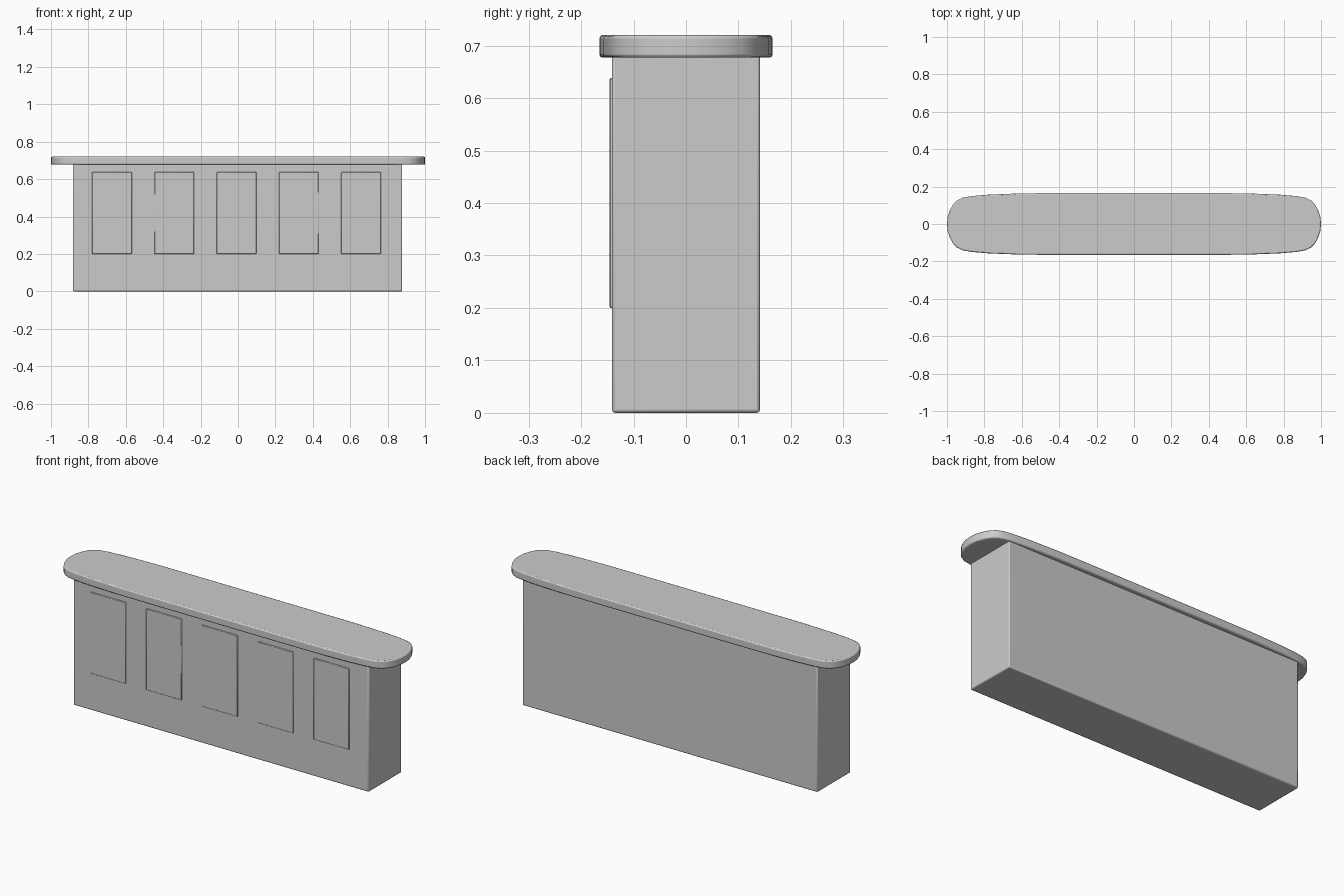
import bpy, bmesh

if "Cube" in bpy.data.objects:
    bpy.data.objects.remove(bpy.data.objects["Cube"])

def finish(obj, width, segments=2):
    # Soft rounded edges with smooth shading
    mod = obj.modifiers.new("soft_edges", 'BEVEL')
    mod.width = width
    mod.segments = segments
    mod.limit_method = 'ANGLE'
    mod.angle_limit = 0.9
    bpy.ops.object.select_all(action='DESELECT')
    obj.select_set(True)
    bpy.context.view_layer.objects.active = obj
    bpy.ops.object.shade_smooth_by_angle()

def prism(name, outline, z0, z1):
    # Closed outline extruded upward
    bm = bmesh.new()
    base = bm.faces.new([bm.verts.new((x, y, z0)) for x, y in outline])
    ext = bmesh.ops.extrude_face_region(bm, geom=[base])
    top = [g for g in ext["geom"] if isinstance(g, bmesh.types.BMVert)]
    bmesh.ops.translate(bm, verts=top, vec=(0, 0, z1 - z0))
    bmesh.ops.recalc_face_normals(bm, faces=bm.faces)
    mesh = bpy.data.meshes.new(name)
    bm.to_mesh(mesh)
    bm.free()
    obj = bpy.data.objects.new(name, mesh)
    bpy.context.collection.objects.link(obj)
    return obj

def box(name, x0, x1, y0, y1, z0, z1):
    return prism(name, [(x0, y0), (x1, y0), (x1, y1), (x0, y1)], z0, z1)

# Counter body
finish(box("counter_body", -0.883, 0.878, -0.141, 0.141, 0, 0.685), 0.006)

# Overhanging countertop, quarter outline mirrored to all four corners
quarter = [(1, 0), (0.996, 0.04), (0.982, 0.08), (0.965, 0.107), (0.945, 0.127),
           (0.915, 0.141), (0.87, 0.149), (0.78, 0.157), (0.6, 0.164), (0.4, 0.165)]
half = quarter + [(-x, y) for x, y in reversed(quarter)]
outline = half + [(x, -y) for x, y in reversed(half[1:-1])]
finish(prism("countertop", outline, 0.677, 0.72), 0.006)

# Five raised front panels
for i in range(5):
    cx = -0.674 + 0.333 * i
    finish(box(f"front_panel_{i + 1}", cx - 0.106, cx + 0.106,
               -0.1455, -0.13, 0.20, 0.638), 0.002, 1)
